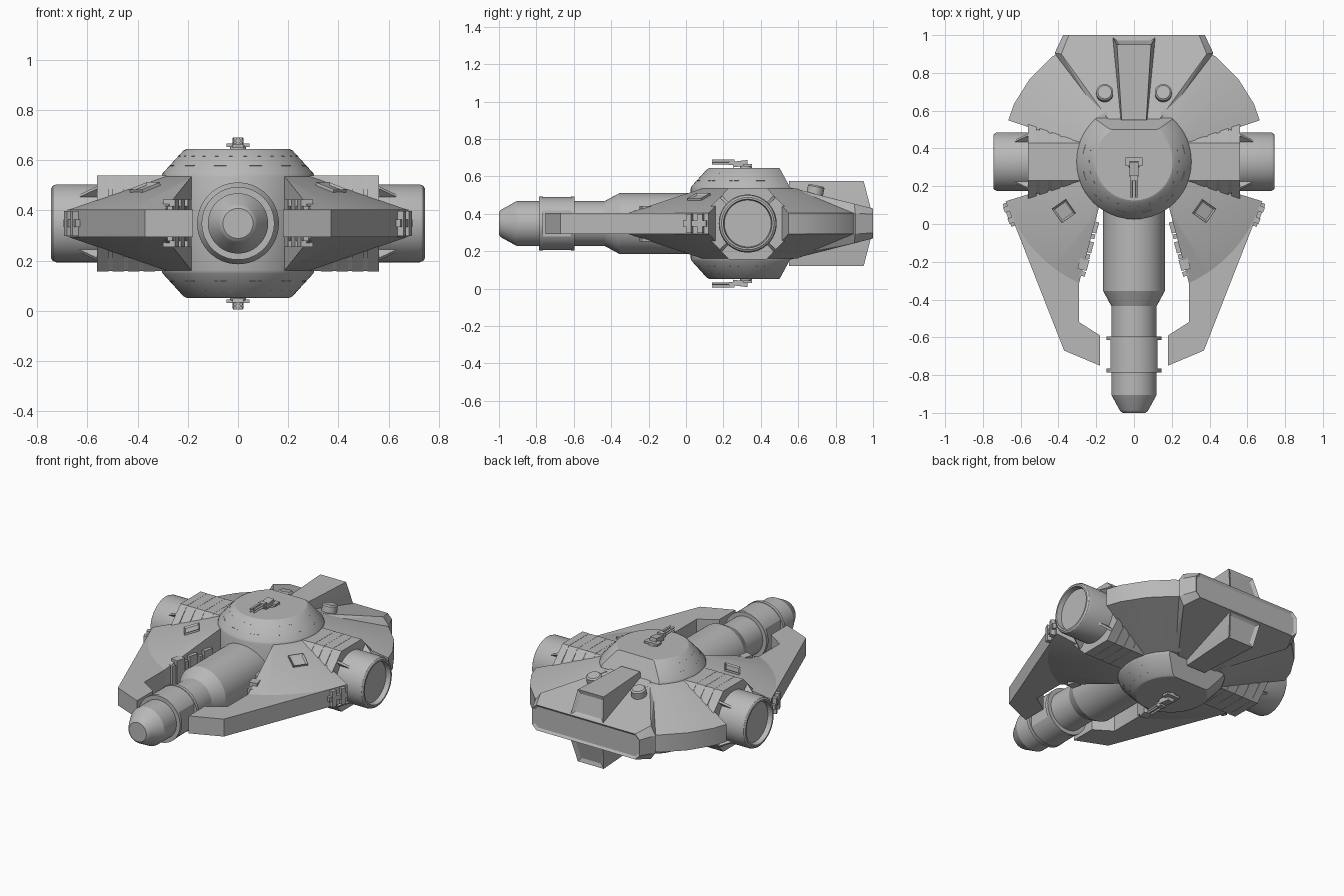
import bpy, bmesh, math
from mathutils import Vector, Matrix

cube = bpy.data.objects.get("Cube")
if cube:
    bpy.data.objects.remove(cube, do_unlink=True)

MID = 0.348          # height of the horizontal symmetry plane
CY = 0.33            # hull disc centre along y
SIDES = (1, -1)

hull_grey = bpy.data.materials.new("hull_grey")
hull_grey.use_nodes = True
COLOUR = (0.48, 0.48, 0.48, 1)
hull_grey.diffuse_color = COLOUR
hull_grey.node_tree.nodes["Principled BSDF"].inputs["Base Color"].default_value = COLOUR


def finish(bm, name, angle=28):
    """Turn a bmesh into a shaded object sitting on the symmetry plane."""
    bmesh.ops.recalc_face_normals(bm, faces=bm.faces)
    mesh = bpy.data.meshes.new(name)
    bm.to_mesh(mesh)
    bm.free()
    mesh.materials.append(hull_grey)
    obj = bpy.data.objects.new(name, mesh)
    bpy.context.collection.objects.link(obj)
    obj.location.z = MID
    bpy.ops.object.select_all(action='DESELECT')
    obj.select_set(True)
    bpy.context.view_layer.objects.active = obj
    bpy.ops.object.shade_smooth_by_angle(angle=math.radians(angle))
    return obj


def lathe(profile, axis='Z', steps=64):
    """Spin (radius, height) points round an axis through the origin."""
    bm = bmesh.new()
    verts = [bm.verts.new((r, 0, h)) for r, h in profile]
    edges = [bm.edges.new(pair) for pair in zip(verts, verts[1:])]
    bmesh.ops.spin(bm, geom=verts + edges, cent=(0, 0, 0), axis=(0, 0, 1),
                   angle=math.tau, steps=steps)
    bmesh.ops.remove_doubles(bm, verts=bm.verts, dist=1e-5)
    if axis == 'Y':
        bm.transform(Matrix.Rotation(math.pi / 2, 4, 'X'))   # height runs to -y
    if axis == 'X':
        bm.transform(Matrix.Rotation(math.pi / 2, 4, 'Y'))   # height runs to +x
    return bm


def clip(bm, point, normal):
    """Cut away everything on the normal's side and cap the cut."""
    geom = bm.verts[:] + bm.edges[:] + bm.faces[:]
    cut = bmesh.ops.bisect_plane(bm, geom=geom, plane_co=point, plane_no=normal,
                                 clear_outer=True, dist=1e-6)
    rim = [e for e in cut['geom_cut'] if isinstance(e, bmesh.types.BMEdge)]
    bmesh.ops.holes_fill(bm, edges=rim)


def hull(points):
    bm = bmesh.new()
    for p in points:
        bm.verts.new(p)
    bmesh.ops.convex_hull(bm, input=bm.verts)
    loose = [v for v in bm.verts if not v.link_faces]
    bmesh.ops.delete(bm, geom=loose, context='VERTS')
    bmesh.ops.recalc_face_normals(bm, faces=bm.faces)
    bmesh.ops.dissolve_limit(bm, angle_limit=0.01, verts=bm.verts, edges=bm.edges)
    bm.normal_update()
    return bm


def four_way(points):
    return [(x * s, y, z * t) for x, y, z in points for s in SIDES for t in SIDES]


def prism(outline, low, high):
    bm = bmesh.new()
    face = bm.faces.new([bm.verts.new((x, y, low)) for x, y in outline])
    top = bmesh.ops.extrude_face_region(bm, geom=[face])['geom']
    moved = [v for v in top if isinstance(v, bmesh.types.BMVert)]
    bmesh.ops.translate(bm, verts=moved, vec=(0, 0, high - low))
    return bm


def box(name, centre, size, rotation=Matrix()):
    bm = bmesh.new()
    bmesh.ops.create_cube(bm, size=1, matrix=Matrix.Translation(centre)
                          @ rotation.to_4x4() @ Matrix.Diagonal((*size, 1)))
    return finish(bm, name)


def turn(angle, axis='Z'):
    return Matrix.Rotation(angle, 4, axis)


# Saucer sectors: pieces of one double cone
DISC = [(0, .187), (.305, .187), (.705, .055), (.705, -.055), (.305, -.187), (0, -.187)]
for s in SIDES:
    bm = lathe(DISC, steps=96)
    bm.transform(Matrix.Translation((0, CY, 0)))
    clip(bm, (0, CY, 0), (.21 * s, .68, 0))               # side notch
    clip(bm, (.185 * s, .09, 0), (-.4 * s, -.105, 0))     # inner wall
    finish(bm, "front_sector")

    bm = lathe(DISC, steps=28)
    bm.transform(Matrix.Translation((0, CY, 0)))
    clip(bm, (0, CY, 0), (.22 * s, -.67, 0))
    clip(bm, (.12 * s, .56, 0), (-.35 * s, .28, 0))       # beside the tail
    clip(bm, (0, CY, 0), (-s, 0, 0))
    finish(bm, "rear_sector", 15)

    # Forward prong with hooked tip
    outline = [(.68, .12), (.37, -.67), (.18, -.75), (.18, -.59), (.29, -.52),
               (.29, -.31), (.185, .09), (.2, .268)]
    finish(prism([(x * s, y) for x, y in outline], -.055, .055), "front_prong")

    # Machinery along the inner wall
    for t in (.08, .42, .72):
        box("inner_machinery", (s * (.21 + .08 * t), .01 - .31 * t, 0),
            (.05, .06, .19), turn(.26 * s))
        box("inner_pipe", (s * (.215 + .08 * t), -.04 - .31 * t, 0),
            (.03, .025, .14), turn(.26 * s))

    # Docking clamps on the outer edge
    for t in (-.03, .03):
        box("edge_clamp", (s * (.66 + .39 * t), .05 + t, 0), (.035, .03, .1), turn(-.374 * s))
    box("edge_clamp_bar", (s * .66, .05, 0), (.025, .13, .03), turn(-.374 * s))

    # Raised hatch frame lying on the cone
    out = Vector((.37 * s, .07 - CY, 0))
    reach = out.length
    out.normalize()
    tilt = math.atan2(.132, .4)
    spot = Vector((0, CY, .187 - (reach - .305) * .33)) + out * reach
    lie = turn(math.atan2(out.y, out.x)) @ turn(tilt, 'Y')
    bm = bmesh.new()
    bmesh.ops.create_cube(bm, size=1, matrix=Matrix.Translation(spot) @ lie
                          @ Matrix.Diagonal((.09, .09, .024, 1)))
    bm.normal_update()
    top = [f for f in bm.faces if f.normal.z > .8]
    bmesh.ops.inset_region(bm, faces=top, thickness=.014)
    bmesh.ops.translate(bm, verts=top[0].verts, vec=(0, 0, -.009))
    finish(bm, "hatch_frame")

# Central drum with domed turret mounts, flattened at the back
bm = lathe([(0, .297), (.205, .297), (.218, .29), (.3, .2), (.305, .187), (.305, -.187),
            (.3, -.2), (.218, -.29), (.205, -.297), (0, -.297)], steps=64)
bm.transform(Matrix.Translation((0, CY, 0)))
for t in SIDES:
    clip(bm, (0, .5, .297 * t), (0, .11, .06 * t))
finish(bm, "central_drum")

# Small slits round both domes
for t in SIDES:
    for radius, height, count, length in ((.237, .268, 16, .014), (.272, .23, 8, .05)):
        for i in range(count):
            a = math.pi * (.92 + 1.16 * i / (count - 1))
            slope = turn(a) @ turn(.83 * t, 'Y')
            box("dome_slit", (radius * math.cos(a), CY + radius * math.sin(a), height * t),
                (.004, length, .004), slope)

# Tail wedge with recessed rear plate
bm = hull(four_way([(.125, .54, .197), (.385, .90, .105), (.345, 1, .08),
                    (.165, .54, .17), (.42, .905, .055), (.375, 1, .05)]))
plate = [f for f in bm.faces if f.normal.y > .95]
bmesh.ops.inset_region(bm, faces=plate, thickness=.016)
bmesh.ops.translate(bm, verts=list({v for f in plate for v in f.verts}), vec=(0, -.01, 0))
finish(bm, "tail_wedge", 10)

# Tail fin box above and below, with sunken panels on the sloping ends
bm = hull(four_way([(.113, .988, .08), (.085, .55, .08), (.09, .95, .227), (.065, .55, .227)]))
panels = [f for f in bm.faces if f.normal.y > .7 and abs(f.calc_center_median().z) > .1]
bmesh.ops.inset_individual(bm, faces=panels, thickness=.03, depth=-.012)
finish(bm, "tail_fin", 10)

# Round vents tilted on the upper tail
for s in SIDES:
    bm = lathe([(0, .04), (.036, .04), (.045, .032), (.045, -.03), (0, -.03)], steps=32)
    bm.transform(Matrix.Translation((.155 * s, .69, .165)) @ turn(-.2, 'X'))
    finish(bm, "tail_vent")


# Octagonal cross block carrying the side pods
def octagon(name, x0, x1, corners):
    points = [(x, CY + y * a, z * b) for x in (x0, x1) for y, z in corners
              for a in SIDES for b in SIDES]
    return finish(hull(points), name, 10)


octagon("cross_block", -.562, .562, [(.1, .19), (.192, .085)])
for s in SIDES:
    for x in (.33, .392, .454, .516):
        octagon("cross_block_rib", x * s, (x + .046) * s, [(.1, .191), (.2, .088)])

    # Round pod with dished end
    bm = lathe([(0, .5), (.155, .5), (.155, .725), (.15, .738), (.14, .745),
                (.13, .745), (.125, .715), (0, .715)], 'X')
    bm.transform(Matrix.Translation((0, CY, 0)) @ Matrix.Diagonal((s, 1, 1, 1)))
    finish(bm, "side_pod")

    # Diagonal gussets
    for i in range(4):
        pts = [(x * s, w, r) for x, r in ((.54, .2), (.54, .12), (.565, .2), (.64, .15))
               for w in (-.007, .007)]
        bm = hull(pts)
        bm.transform(Matrix.Translation((0, CY, 0)) @ turn(math.pi / 4 + i * math.pi / 2, 'X'))
        finish(bm, "pod_gusset")

# Forward boom
finish(lathe([(0, -.2), (.163, -.2), (.163, .355), (.12, .435), (.12, .905), (.076, .985),
              (.07, .993), (.06, 1), (0, 1)], 'Y'), "forward_boom")

# Boom sleeve, flat on its sides, with end collars
bm = lathe([(0, .595), (.142, .595), (.142, .785), (0, .785)], 'Y')
for s in SIDES:
    clip(bm, (.124 * s, 0, 0), (s, 0, 0))
finish(bm, "boom_sleeve")
for y in (.595, .765):
    finish(lathe([(0, y), (.145, y), (.145, y + .02), (0, y + .02)], 'Y'), "boom_collar")

# Twin gun turrets
for t in SIDES:
    bm = lathe([(0, .29), (.034, .29), (.03, .308), (0, .308)], steps=24)
    bm.transform(Matrix.Translation((0, .32, 0)) @ Matrix.Diagonal((1, 1, t, 1)))
    finish(bm, "gun_pedestal")
    box("gun_body", (0, .29, .32 * t), (.045, .08, .03), turn(.12 * t, 'X'))
    box("gun_cradle", (0, .33, .311 * t), (.09, .045, .014))
    box("gun_breech", (0, .245, .328 * t), (.04, .03, .03))
    for s in SIDES:
        for z in (.322, .337):
            bm = lathe([(0, -.25), (.006, -.25), (.006, -.14), (0, -.14)], 'Y', 12)
            bm.transform(Matrix.Translation((.012 * s, 0, z * t)))
            finish(bm, "gun_barrel")
